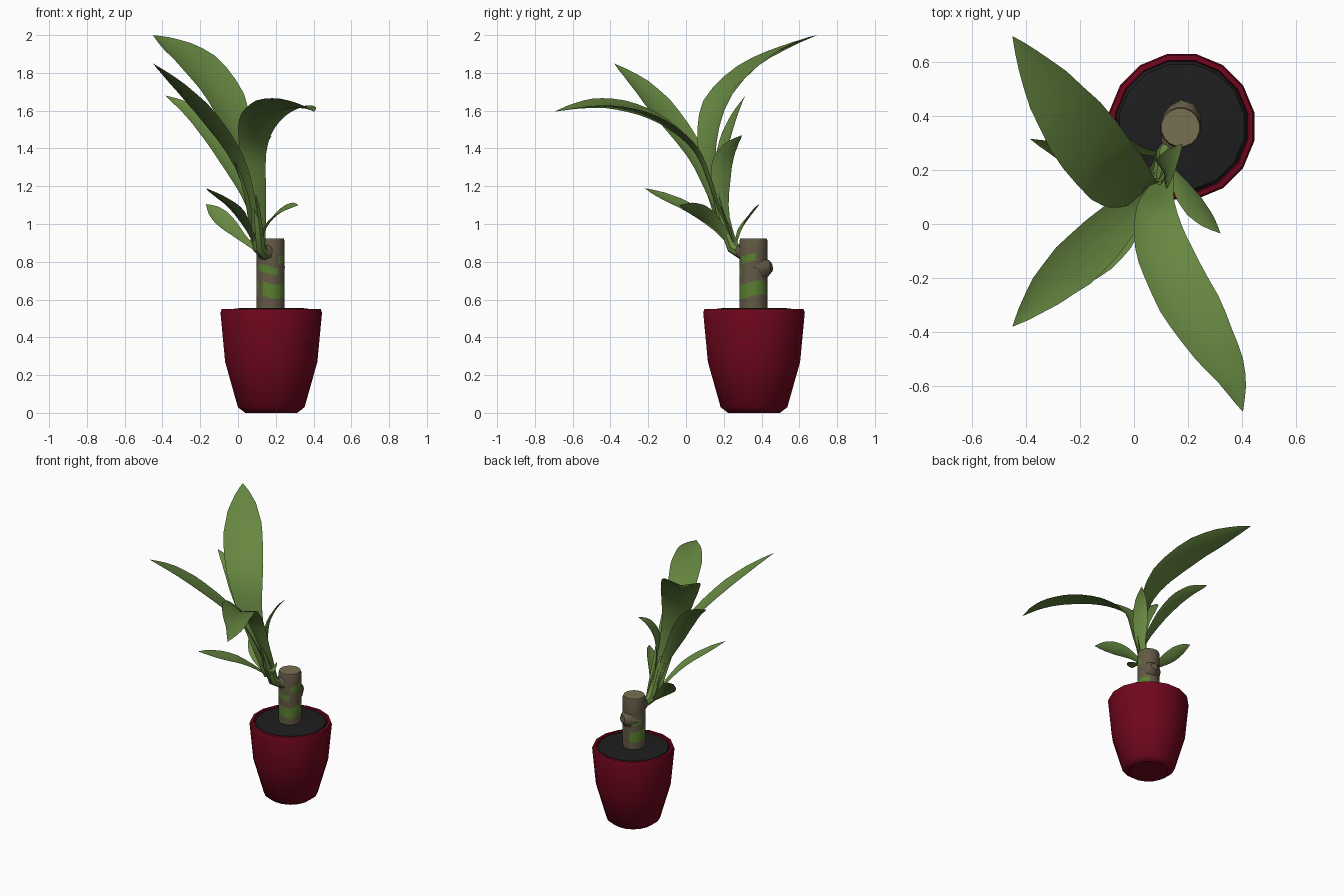
import bpy, bmesh, math
from mathutils import Vector, Matrix

if "Cube" in bpy.data.objects:
    bpy.data.objects.remove(bpy.data.objects["Cube"])


def material(name, rgb):
    m = bpy.data.materials.new(name)
    m.diffuse_color = (*rgb, 1)
    m.use_nodes = True
    m.node_tree.nodes["Principled BSDF"].inputs["Base Color"].default_value = m.diffuse_color
    return m


RED = material("pot_red", (0.16, 0.002, 0.012))
SOIL = material("soil_black", (0.013, 0.013, 0.014))
BARK = material("bark_brown", (0.125, 0.1, 0.06))
CUT = material("cut_wood", (0.19, 0.16, 0.085))
MOSS = material("bark_green", (0.1, 0.215, 0.03))
LEAF = material("leaf_green", (0.135, 0.245, 0.053))


def finish(name, bm, mats, angle=40, recalc=True):
    if recalc:
        bmesh.ops.recalc_face_normals(bm, faces=bm.faces)
    me = bpy.data.meshes.new(name)
    bm.to_mesh(me)
    bm.free()
    ob = bpy.data.objects.new(name, me)
    bpy.context.collection.objects.link(ob)
    for m in mats:
        me.materials.append(m)
    bpy.ops.object.select_all(action='DESELECT')
    ob.select_set(True)
    bpy.context.view_layer.objects.active = ob
    bpy.ops.object.shade_smooth_by_angle(angle=math.radians(angle))
    return ob


def skin(bm, rings, cap_start=False, cap_end=False):
    """Bridge closed rings of points, optionally capping the ends."""
    vs = [[bm.verts.new(p) for p in r] for r in rings]
    n = len(vs[0])
    for a, b in zip(vs, vs[1:]):
        for i in range(n):
            j = (i + 1) % n
            bm.faces.new((a[i], a[j], b[j], b[i]))
    if cap_start:
        bm.faces.new(vs[0][::-1])
    if cap_end:
        bm.faces.new(vs[-1])


def ring(c, r, n, axis=Vector((0, 0, 1)), turn=0.5):
    q = Vector((0, 0, 1)).rotation_difference(axis)
    return [Vector(c) + q @ Vector((r * math.cos(2 * math.pi * (i + turn) / n),
                                    r * math.sin(2 * math.pi * (i + turn) / n), 0))
            for i in range(n)]


def lathe(name, profile, x, y, n, mats, start=False, end=False):
    bm = bmesh.new()
    skin(bm, [ring((x, y, z), r, n) for r, z in profile], start, end)
    return finish(name, bm, mats)


def tube(name, path, radii, n, mats):
    bm = bmesh.new()
    pts = [Vector(p) for p in path]
    rings = []
    for i, p in enumerate(pts):
        t = (pts[min(i + 1, len(pts) - 1)] - pts[max(i - 1, 0)]).normalized()
        rings.append(ring(p, radii[i], n, t))
    skin(bm, rings, True, True)
    return finish(name, bm, mats)


# Pot with shallow foot and rounded rim, filled with soil
PX, PY = 0.176, 0.36
lathe("pot", [(0.125, 0.006), (0.13, 0), (0.14, 0), (0.18, 0.03), (0.249, 0.27),
              (0.274, 0.53), (0.268, 0.549), (0.25, 0.551), (0.242, 0.5)],
      PX, PY, 16, [RED], start=True)
lathe("soil", [(0.246, 0.525), (0.235, 0.547), (0.16, 0.556)], PX, PY, 16, [SOIL], end=True)

# Trunk: green patches picked by ring band and compass angle, pale sawn top
TX, TY = 0.172, 0.357
HEIGHTS = [0.5, 0.615, 0.69, 0.74, 0.78, 0.8, 0.84, 0.91, 0.924]
trunk = lathe("trunk", [(0.071 if z > 0.915 else 0.076, z) for z in HEIGHTS],
              TX, TY, 16, [BARK, MOSS, CUT], end=True)
PATCHES = [(1, -115, 45), (1, 110, 215), (3, -145, -60), (5, -55, 8), (3, 90, 160)]
for f in trunk.data.polygons:
    c = f.center
    a = math.degrees(math.atan2(c.y - TY, c.x - TX))
    if f.normal.z > 0.9:
        f.material_index = 2
    elif any(f.index // 16 == band and (a0 < a < a1 or a0 < a + 360 < a1)
             for band, a0, a1 in PATCHES):
        f.material_index = 1
for v in trunk.data.vertices:       # slant the patches a little
    if 0.55 < v.co.z < 0.88:
        v.co.z += 0.012 * math.sin(2 * math.atan2(v.co.y - TY, v.co.x - TX) + 0.6)

# Bark knobs and the shoot growing out of the front one
tube("back_knob", [(0.178, 0.38, 0.765), (0.19, 0.42, 0.768), (0.2, 0.452, 0.772)],
     [0.075, 0.06, 0.026], 8, [BARK])
tube("front_knob", [(0.155, 0.325, 0.85), (0.14, 0.293, 0.855), (0.13, 0.275, 0.86)],
     [0.055, 0.045, 0.03], 8, [BARK])
tube("shoot", [(0.14, 0.295, 0.845), (0.112, 0.25, 0.875), (0.1, 0.2, 1.0), (0.088, 0.155, 1.15)],
     [0.032, 0.036, 0.03, 0.015], 8, [LEAF])

# Leaves: midrib path swept with a width outline and a V fold
OUTLINE = [(0, .32), (.2, .38), (.35, .6), (.53, .92), (.7, 1), (.85, .7), (.95, .28), (1, 0)]


def outline(t):
    for (t0, w0), (t1, w1) in zip(OUTLINE, OUTLINE[1:]):
        if t <= t1:
            return w0 + (w1 - w0) * (t - t0) / (t1 - t0)
    return 0


def spline(pts, steps=3):
    p = [pts[0] * 2 - pts[1]] + pts + [pts[-1] * 2 - pts[-2]]
    out = []
    for a, b, c, d in zip(p, p[1:], p[2:], p[3:]):
        for k in range(steps):
            t = k / steps
            out.append(0.5 * (2 * b + (c - a) * t + (2 * a - 5 * b + 4 * c - d) * t * t
                              + (3 * b - a - 3 * c + d) * t ** 3))
    return out + [pts[-1]]


def leaf(name, half_width, roll, path, fold=0.27):
    """roll turns the blade about its own length, in degrees."""
    pts = spline([Vector(p) for p in path])
    head = pts[-1] - pts[0]
    side = Vector((head.y, -head.x, 0)).normalized()
    lengths = [0]
    for a, b in zip(pts, pts[1:]):
        lengths.append(lengths[-1] + (b - a).length)
    bm = bmesh.new()
    rows = []
    for i, p in enumerate(pts[:-1]):
        tan = (pts[i + 1] - pts[max(i - 1, 0)]).normalized()
        s_dir = Matrix.Rotation(math.radians(roll), 3, tan) @ side
        up = s_dir.cross(tan).normalized()
        w = half_width * outline(lengths[i] / lengths[-1])
        rows.append([bm.verts.new(p + s_dir * w * s + up * w * fold * (abs(s) - 0.5))
                     for s in (-1, 0, 1)])
    tip = bm.verts.new(pts[-1])
    for a, b in zip(rows, rows[1:]):
        for j in (0, 1):
            bm.faces.new((a[j], a[j + 1], b[j + 1], b[j]))
    for j in (0, 1):
        bm.faces.new((rows[-1][j], rows[-1][j + 1], tip))
    bm.normal_update()
    return finish(name, bm, [LEAF], 60, recalc=False)


leaf("leaf_tall_back", 0.137, -14,
     [(0.1, 0.24, 0.9), (0.07, 0.15, 1.15), (0.01, 0.12, 1.42), (-0.07, 0.18, 1.66),
      (-0.22, 0.37, 1.85), (-0.36, 0.56, 1.95), (-0.45, 0.695, 2.0)])
leaf("leaf_long_front", 0.115, -12,
     [(0.11, 0.24, 0.9), (0.105, 0.15, 1.15), (0.08, 0.06, 1.38), (0.1, -0.08, 1.515),
      (0.17, -0.24, 1.595), (0.27, -0.42, 1.63), (0.36, -0.57, 1.62), (0.403, -0.695, 1.595)],
     0.36)
leaf("leaf_front_left", 0.095, -9,
     [(0.1, 0.24, 0.9), (0.06, 0.14, 1.15), (-0.02, 0.05, 1.36), (-0.18, -0.11, 1.58),
      (-0.33, -0.25, 1.74), (-0.45, -0.38, 1.85)])
leaf("leaf_left", 0.062, -48,
     [(0.09, 0.25, 0.9), (0.06, 0.18, 1.1), (-0.03, 0.18, 1.29), (-0.14, 0.22, 1.47),
      (-0.26, 0.27, 1.6), (-0.385, 0.315, 1.68)])
leaf("leaf_inner_right", 0.06, -14,
     [(0.11, 0.25, 0.9), (0.105, 0.195, 1.1), (0.11, 0.19, 1.3), (0.14, 0.235, 1.41),
      (0.18, 0.297, 1.47)])
leaf("leaf_low_front_left", 0.06, -12,
     [(0.11, 0.26, 0.86), (0.06, 0.17, 0.96), (-0.01, 0.03, 1.07), (-0.09, -0.1, 1.135),
      (-0.17, -0.22, 1.19)])
leaf("leaf_low_back_left", 0.05, -45,
     [(0.11, 0.255, 0.86), (0.04, 0.27, 0.91), (-0.04, 0.295, 0.985), (-0.11, 0.34, 1.05),
      (-0.17, 0.39, 1.105)])
leaf("leaf_low_right", 0.05, 36,
     [(0.11, 0.255, 0.87), (0.14, 0.19, 0.965), (0.185, 0.12, 1.035), (0.25, 0.04, 1.08),
      (0.32, -0.035, 1.1)])
